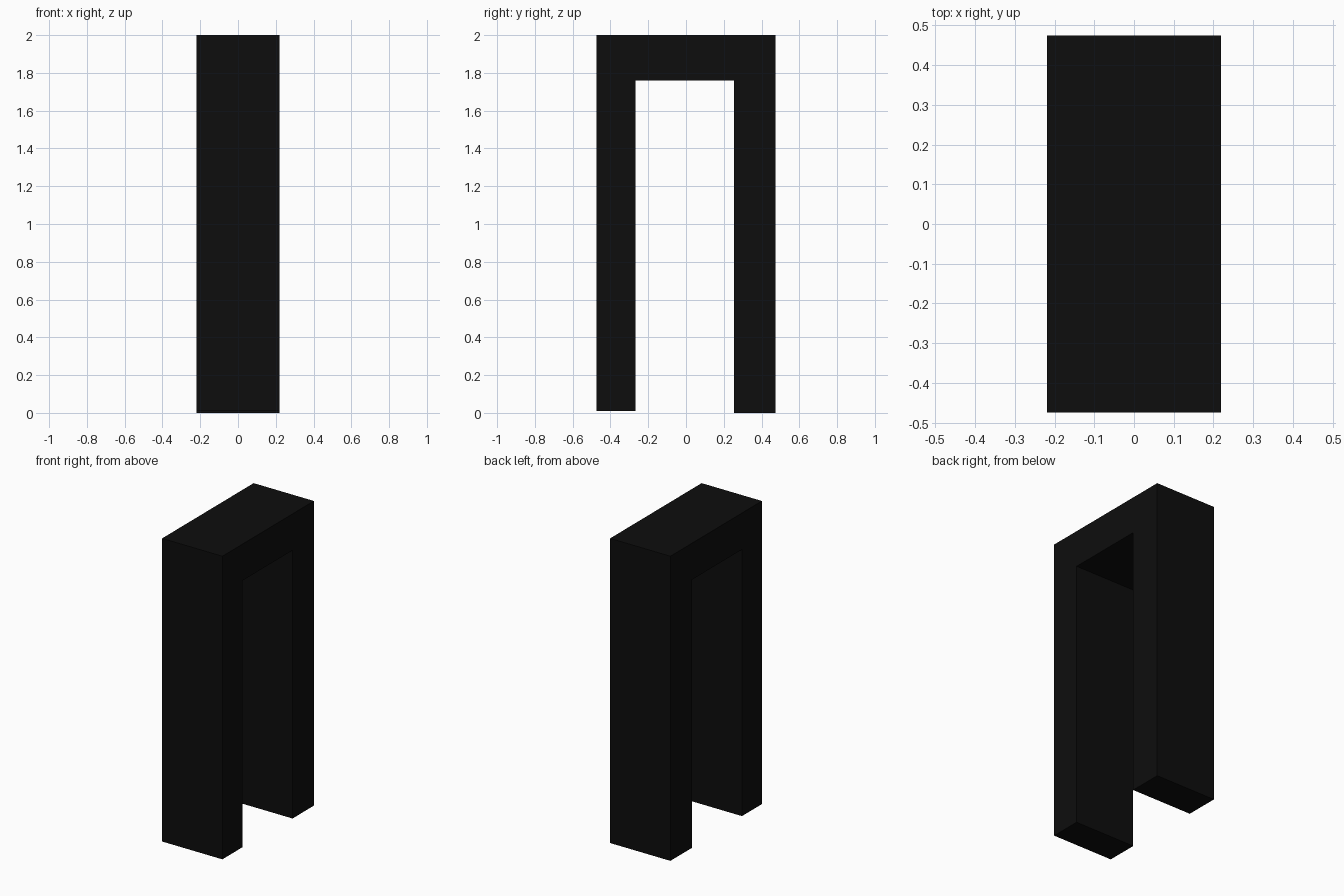
import bpy
import bmesh

cube = bpy.data.objects.get("Cube")
if cube:
    bpy.data.objects.remove(cube, do_unlink=True)

# Single flat black finish
black = bpy.data.materials.new("black")
black.use_nodes = True
colour = (0.004, 0.004, 0.004, 1.0)
black.diffuse_color = colour
black.node_tree.nodes["Principled BSDF"].inputs["Base Color"].default_value = colour

HALF_WIDTH = 0.219
HALF_DEPTH = 0.475
TOP = 2.0
LINTEL = 1.76                       # underside of the crossbar
FRONT_INNER, BACK_INNER = -0.268, 0.253
FRONT_FOOT = 0.01                   # front leg is slightly shorter

# Side outline of the arch as (y, z)
outline = [
    (-HALF_DEPTH, FRONT_FOOT), (FRONT_INNER, FRONT_FOOT),
    (FRONT_INNER, LINTEL), (BACK_INNER, LINTEL),
    (BACK_INNER, 0), (HALF_DEPTH, 0),
    (HALF_DEPTH, TOP), (-HALF_DEPTH, TOP),
]

# Extrude the outline across the width
bm = bmesh.new()
side = bm.faces.new([bm.verts.new((-HALF_WIDTH, y, z)) for y, z in outline])
extruded = bmesh.ops.extrude_face_region(bm, geom=[side], use_keep_orig=True)
moved = [v for v in extruded["geom"] if isinstance(v, bmesh.types.BMVert)]
bmesh.ops.translate(bm, vec=(2 * HALF_WIDTH, 0, 0), verts=moved)
bmesh.ops.recalc_face_normals(bm, faces=bm.faces)

mesh = bpy.data.meshes.new("square_arch")
bm.to_mesh(mesh)
bm.free()
mesh.materials.append(black)
arch = bpy.data.objects.new("square_arch", mesh)
bpy.context.collection.objects.link(arch)
